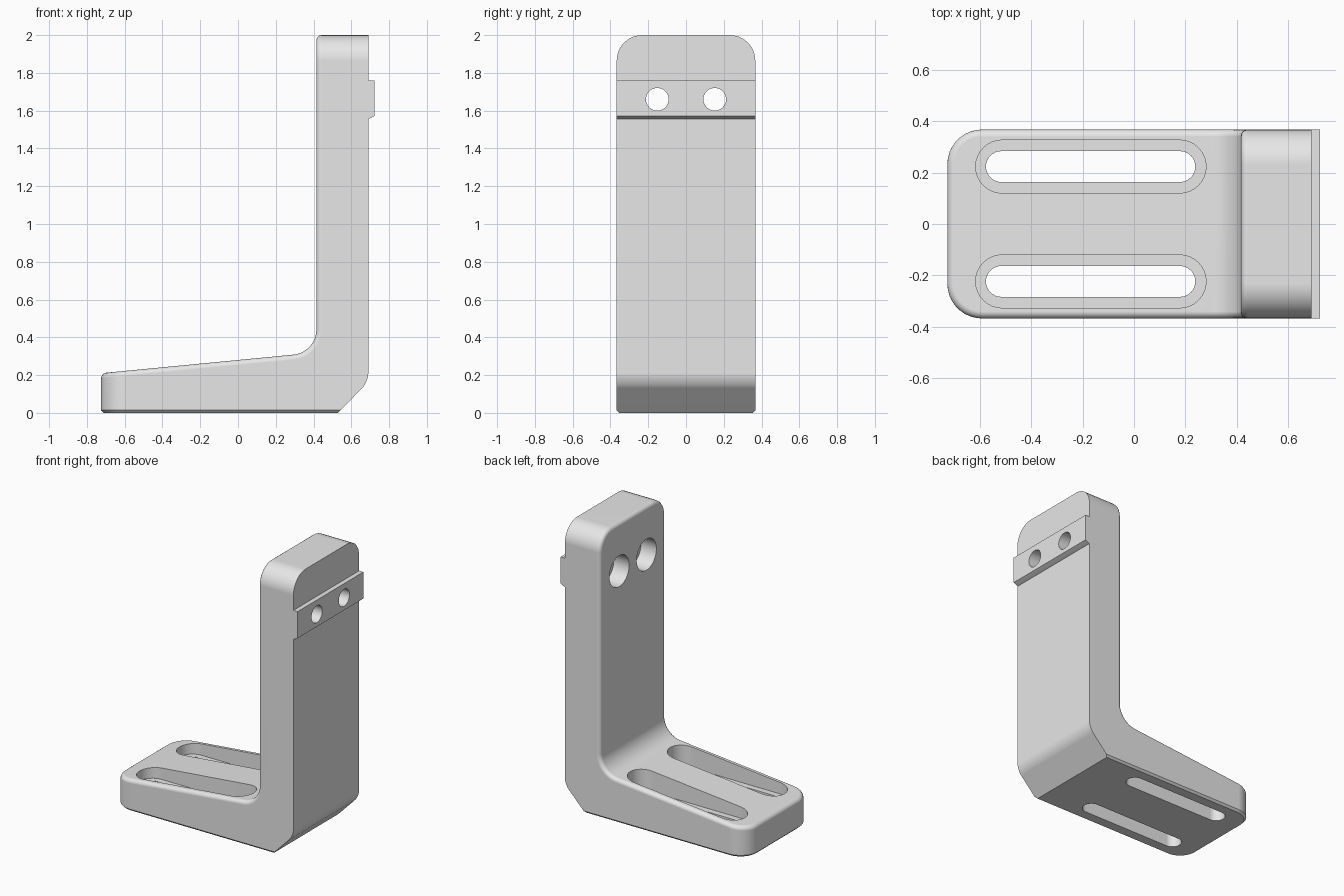
import bpy
import bmesh
from math import cos, sin, pi
from mathutils import Vector

cube = bpy.data.objects.get("Cube")
if cube:
    bpy.data.objects.remove(cube, do_unlink=True)

HALF = 0.367          # half width of the bracket
BACK = 0.69           # rear face of the upright
INNER = 0.415         # inner face of the upright

grey = bpy.data.materials.new("plain grey")
grey.use_nodes = True
grey.diffuse_color = (0.8, 0.8, 0.8, 1)
grey.node_tree.nodes["Principled BSDF"].inputs["Base Color"].default_value = (0.8, 0.8, 0.8, 1)


def prism(points, direction):
    """Closed outline pushed along a direction."""
    bm = bmesh.new()
    face = bm.faces.new([bm.verts.new(p) for p in points])
    new = bmesh.ops.extrude_face_region(bm, geom=[face])["geom"]
    moved = [g for g in new if isinstance(g, bmesh.types.BMVert)]
    bmesh.ops.translate(bm, verts=moved, vec=Vector(direction))
    bmesh.ops.recalc_face_normals(bm, faces=bm.faces)
    return bm


def make(name, bm):
    mesh = bpy.data.meshes.new(name)
    bm.to_mesh(mesh)
    bm.free()
    mesh.materials.append(grey)
    ob = bpy.data.objects.new(name, mesh)
    bpy.context.collection.objects.link(ob)
    return ob


def bevel(bm, edges, offset, segments):
    bmesh.ops.bevel(bm, geom=edges, offset=offset, segments=segments,
                    profile=0.5, affect='EDGES', clamp_overlap=False)
    bmesh.ops.recalc_face_normals(bm, faces=bm.faces)


def edges_where(bm, test):
    return [e for e in bm.edges if all(test(v.co) for v in e.verts)]


def slot(x0, x1, y, r, z0, z1, n=16):
    """Round-ended slot cutter."""
    pts = []
    for cx, start in ((x1 - r, -pi / 2), (x0 + r, pi / 2)):
        for i in range(n + 1):
            a = start + pi * i / n
            pts.append((cx + r * cos(a), y + r * sin(a), z0))
    return make("slot_cutter", prism(pts, (0, 0, z1 - z0)))


def bore(y, z, r, x0, x1, n=40):
    """Round cutter lying along x."""
    pts = [(x0, y + r * cos(2 * pi * i / n), z + r * sin(2 * pi * i / n)) for i in range(n)]
    return make("bore_cutter", prism(pts, (x1 - x0, 0, 0)))


def activate(ob):
    bpy.ops.object.select_all(action='DESELECT')
    ob.select_set(True)
    bpy.context.view_layer.objects.active = ob


def cut(ob, cutter):
    cutter.hide_render = True
    activate(ob)
    mod = ob.modifiers.new("cut", 'BOOLEAN')
    mod.operation = 'DIFFERENCE'
    mod.solver = 'EXACT'
    mod.object = cutter
    bpy.ops.object.modifier_apply(modifier=mod.name)
    bpy.data.objects.remove(cutter, do_unlink=True)


def finish(ob):
    activate(ob)
    bpy.ops.object.shade_smooth_by_angle(angle=pi / 6)
    mod = ob.modifiers.new("flat_faces", 'WEIGHTED_NORMAL')
    mod.keep_sharp = True


# L-shaped bracket body from its side profile
profile = [(-0.725, 0), (0.53, 0), (BACK, 0.165), (BACK, 2), (INNER, 2),
           (INNER, 0.32), (-0.725, 0.21)]
body = prism([(x, -HALF, z) for x, z in profile], (0, 2 * HALF, 0))

# Rounded foot corners, upright corners, inside fillet and heel
bevel(body, [e for e in edges_where(body, lambda c: c.x < -0.72)
             if abs(e.verts[0].co.z - e.verts[1].co.z) > 0.1], 0.135, 9)
bevel(body, [e for e in edges_where(body, lambda c: c.z > 1.99)
             if abs(e.verts[0].co.x - e.verts[1].co.x) > 0.1], 0.135, 9)
bevel(body, edges_where(body, lambda c: abs(c.x - INNER) < 0.001 and c.z < 0.4), 0.12, 9)
bevel(body, edges_where(body, lambda c: abs(c.x - BACK) < 0.001 and c.z < 0.2), 0.045, 5)

# Soft rim all round the inner surface
inner = {f for f in body.faces if all(v.co.x < INNER + 0.002 and v.co.z > 0.2 for v in f.verts)}
bevel(body, [e for e in body.edges if sum(f in inner for f in e.link_faces) == 1], 0.027, 4)

# Small chamfer under the foot
sole = [e for e in edges_where(body, lambda c: abs(c.z) < 0.001)
        if min(v.co.x for v in e.verts) < 0.5]
bevel(body, sole, 0.014, 1)
bracket = make("bracket_body", body)

# Locating rib across the rear of the upright
rib_profile = [(BACK - 0.01, 1.555), (BACK, 1.555), (0.723, 1.572), (0.723, 1.76),
               (BACK - 0.01, 1.76)]
rib = make("locating_rib", prism([(x, -HALF, z) for x, z in rib_profile], (0, 2 * HALF, 0)))

for side in (-1, 1):
    # Recessed adjustment slots in the foot
    cut(bracket, slot(-0.615, 0.28, side * 0.223, 0.103, 0.15, 0.5))
    cut(bracket, slot(-0.575, 0.238, side * 0.223, 0.06, -0.1, 0.5))
    # Counterbored screw holes in the upright
    cut(bracket, bore(side * 0.152, 1.66, 0.11, 0.3, INNER + 0.12))
    for part in (bracket, rib):
        cut(part, bore(side * 0.152, 1.66, 0.06, 0.3, 0.9))

finish(bracket)
finish(rib)
